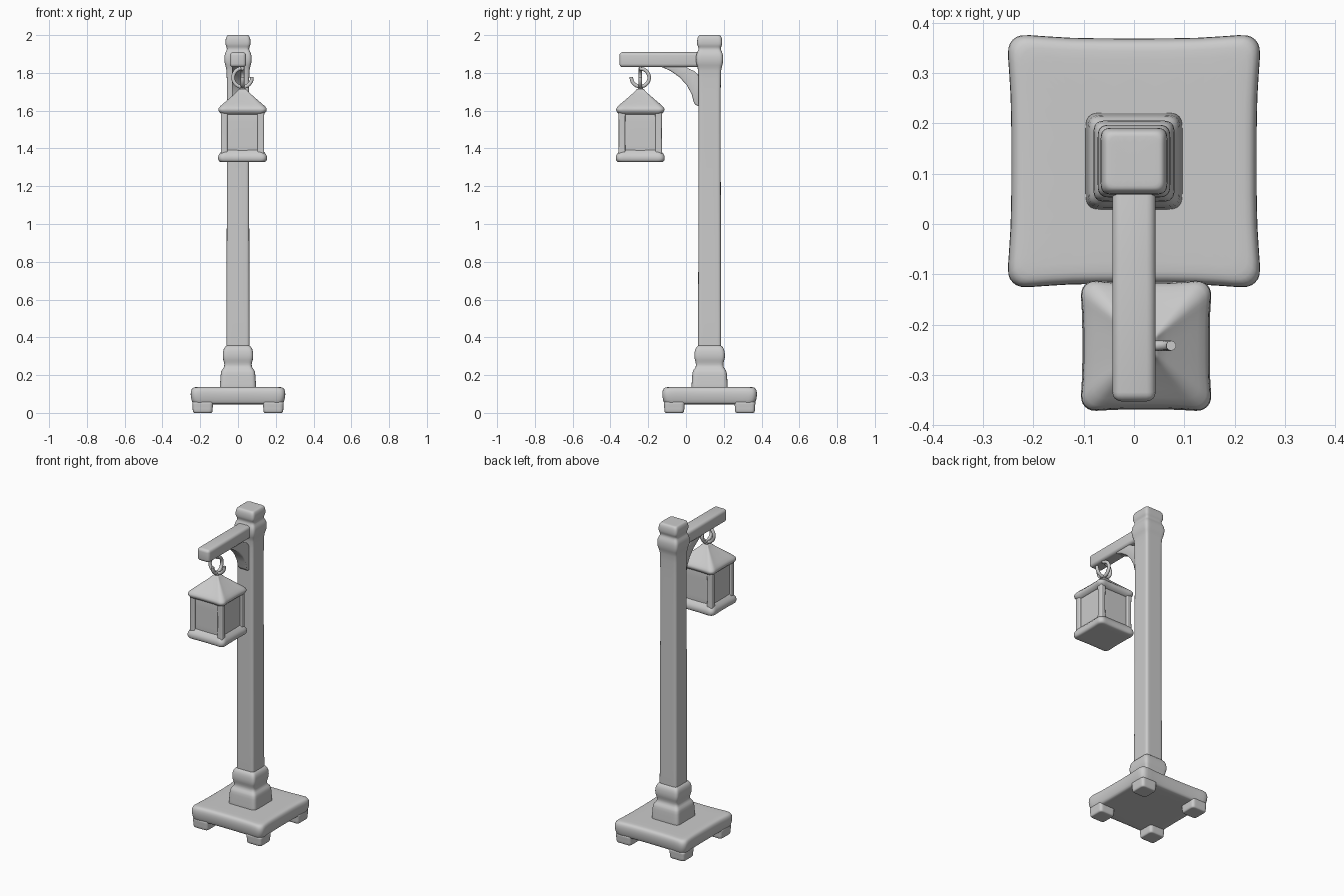
import bpy, bmesh
from math import sin, cos, pi, radians
from mathutils import Vector

if "Cube" in bpy.data.objects:
    bpy.data.objects.remove(bpy.data.objects["Cube"])

PY = 0.125                 # post centre in y
LX, LY = 0.024, -0.242     # lantern centre


def finish(obj, subdiv=1):
    if subdiv:
        m = obj.modifiers.new("soften", 'SUBSURF')
        m.levels = m.render_levels = subdiv
    for p in obj.data.polygons:
        p.use_smooth = True
    return obj


def mesh_object(name, bm):
    bmesh.ops.recalc_face_normals(bm, faces=bm.faces)
    me = bpy.data.meshes.new(name)
    bm.to_mesh(me)
    bm.free()
    obj = bpy.data.objects.new(name, me)
    bpy.context.collection.objects.link(obj)
    return obj


def section(h, round_frac, pinch):
    """Rounded square outline whose sides are pulled in by pinch."""
    r = h * round_frac
    pts = []
    for k in range(4):
        a0 = k * pi / 2
        c = Vector((h - r, h - r)) if k == 0 else Vector((-(h - r), h - r)) if k == 1 else \
            Vector((-(h - r), -(h - r))) if k == 2 else Vector((h - r, -(h - r)))
        for i in range(4):
            a = a0 + i * pi / 6
            pts.append(c + Vector((cos(a), sin(a))) * r)
        n = Vector((cos(a0 + pi / 2), sin(a0 + pi / 2)))
        t = Vector((-n.y, n.x))
        for s in (-0.55, 0, 0.55):
            pts.append(n * (h - pinch) + t * s * h)
    return pts


def loft(name, cx, cy, rings, round_frac=0.25, pinch=0.0):
    """Stack of rounded squares: rings = [(z, half width), ...]."""
    bm = bmesh.new()
    z0, h0 = rings[0]
    z1, h1 = rings[-1]
    rings = [(z0, h0 * 0.85)] + rings + [(z1, h1 * 0.85)]
    loops = []
    for z, h in rings:
        loops.append([bm.verts.new((cx + p.x, cy + p.y, z))
                      for p in section(h, round_frac, pinch * h)])
    n = len(loops[0])
    for a, b in zip(loops, loops[1:]):
        for i in range(n):
            j = (i + 1) % n
            bm.faces.new((a[i], a[j], b[j], b[i]))
    bm.faces.new(loops[0][::-1])
    bm.faces.new(loops[-1])
    return finish(mesh_object(name, bm))


def bevel_box(name, centre, size, bevel):
    bm = bmesh.new()
    bmesh.ops.create_cube(bm, size=1)
    for v in bm.verts:
        v.co = Vector([v.co[i] * size[i] + centre[i] for i in range(3)])
    bmesh.ops.bevel(bm, geom=bm.edges[:], offset=bevel, segments=4, profile=0.5, affect='EDGES')
    obj = finish(mesh_object(name, bm), 0)
    return obj


def tube(name, points, radius):
    cu = bpy.data.curves.new(name, 'CURVE')
    cu.dimensions = '3D'
    cu.bevel_depth = radius
    cu.bevel_resolution = 3
    cu.use_fill_caps = True
    sp = cu.splines.new('POLY')
    sp.points.add(len(points) - 1)
    for p, co in zip(sp.points, points):
        p.co = (*co, 1)
    obj = bpy.data.objects.new(name, cu)
    bpy.context.collection.objects.link(obj)
    bpy.ops.object.select_all(action='DESELECT')
    obj.select_set(True)
    bpy.context.view_layer.objects.active = obj
    bpy.ops.object.convert(target='MESH')
    bpy.ops.object.shade_smooth_by_angle(angle=radians(50))


# Base slab with slightly flared corners, and its four feet
loft("base_slab", 0, PY, [(0.045, 0.238), (0.055, 0.245), (0.085, 0.253), (0.115, 0.253),
                          (0.132, 0.245), (0.137, 0.23)], 0.14, 0.035)
for sx, ns in ((-1, "left"), (1, "right")):
    for sy, nd in ((-1, "front"), (1, "back")):
        loft(f"foot_{nd}_{ns}", sx * 0.187, PY + sy * 0.187,
             [(0.0, 0.048), (0.008, 0.053), (0.035, 0.053), (0.06, 0.057)], 0.3)

# Stepped plinth and collar
loft("plinth", 0, PY, [(0.12, 0.098), (0.15, 0.095), (0.205, 0.092), (0.228, 0.088),
                       (0.242, 0.07), (0.27, 0.074), (0.29, 0.082), (0.325, 0.08),
                       (0.345, 0.074), (0.358, 0.06)], 0.22)

# Post with upper collar, neck and cap
loft("post", 0, PY, [(0.3, 0.062), (0.4, 0.061), (1.0, 0.0595), (1.6, 0.058), (1.8, 0.059),
                     (1.83, 0.063), (1.85, 0.072), (1.89, 0.073), (1.91, 0.066),
                     (1.925, 0.057), (1.94, 0.062), (1.95, 0.067), (1.98, 0.066),
                     (1.995, 0.06), (2.0, 0.054)], 0.24)

# Horizontal arm
bevel_box("arm", (0, -0.13, 1.87), (0.086, 0.445, 0.08), 0.018)

# Curved brace under the arm, leaving a small gap in the corner
lower = [(-0.14, 1.836), (-0.085, 1.812), (-0.035, 1.778), (0.004, 1.735),
         (0.03, 1.687), (0.042, 1.64), (0.055, 1.628), (0.08, 1.62)]
upper = [(-0.06, 1.845), (-0.04, 1.842), (-0.01, 1.838), (0.018, 1.82),
         (0.04, 1.812), (0.055, 1.80), (0.07, 1.78), (0.08, 1.76)]
bm = bmesh.new()
rows = [[bm.verts.new((x, y, z)) for y, z in line]
        for x, line in ((-0.032, lower), (0.032, lower), (0.032, upper), (-0.032, upper))]
for r in range(4):
    a, b = rows[r], rows[(r + 1) % 4]
    for i in range(len(a) - 1):
        bm.faces.new((a[i], a[i + 1], b[i + 1], b[i]))
for i in (0, -1):
    bm.faces.new([r[i] for r in rows])
brace = mesh_object("arm_brace", bm)
bv = brace.modifiers.new("bevel", 'BEVEL')
bv.width = 0.007
bv.segments = 2
finish(brace, 0)

# Hook hanging from the arm (side plane) and hook on the lantern (front plane)
arc = [radians(90 - 275 * i / 28) for i in range(29)]
tube("arm_hook", [(LX, LY, 1.85)] + [(LX, LY + 0.047 * cos(a), 1.775 + 0.047 * sin(a))
                                     for a in arc], 0.010)
arc = [radians(100 + 265 * i / 28) for i in range(29)]
tube("lantern_hook", [(LX + 0.05 * cos(a), LY, 1.775 + 0.05 * sin(a)) for a in arc], 0.010)
tube("lantern_stem", [(LX, LY, 1.69), (LX, LY, 1.73)], 0.014)

# Lantern: roof, glazed body, corner posts, bottom rim
loft("lantern_roof", LX, LY, [(1.578, 0.108), (1.59, 0.124), (1.605, 0.132), (1.62, 0.126),
                              (1.65, 0.088), (1.68, 0.054), (1.70, 0.03), (1.714, 0.02)],
     0.22, 0.04)
loft("lantern_body", LX, LY, [(1.36, 0.104), (1.40, 0.104), (1.56, 0.104), (1.60, 0.104)], 0.15)
for sx, ns in ((-1, "left"), (1, "right")):
    for sy, nd in ((-1, "front"), (1, "back")):
        loft(f"lantern_post_{nd}_{ns}", LX + sx * 0.097, LY + sy * 0.097,
             [(1.36, 0.019), (1.40, 0.017), (1.56, 0.017), (1.60, 0.019)], 0.4)
loft("lantern_rim", LX, LY, [(1.328, 0.122), (1.336, 0.13), (1.355, 0.132), (1.37, 0.126),
                             (1.385, 0.112), (1.395, 0.104)], 0.22, 0.03)
